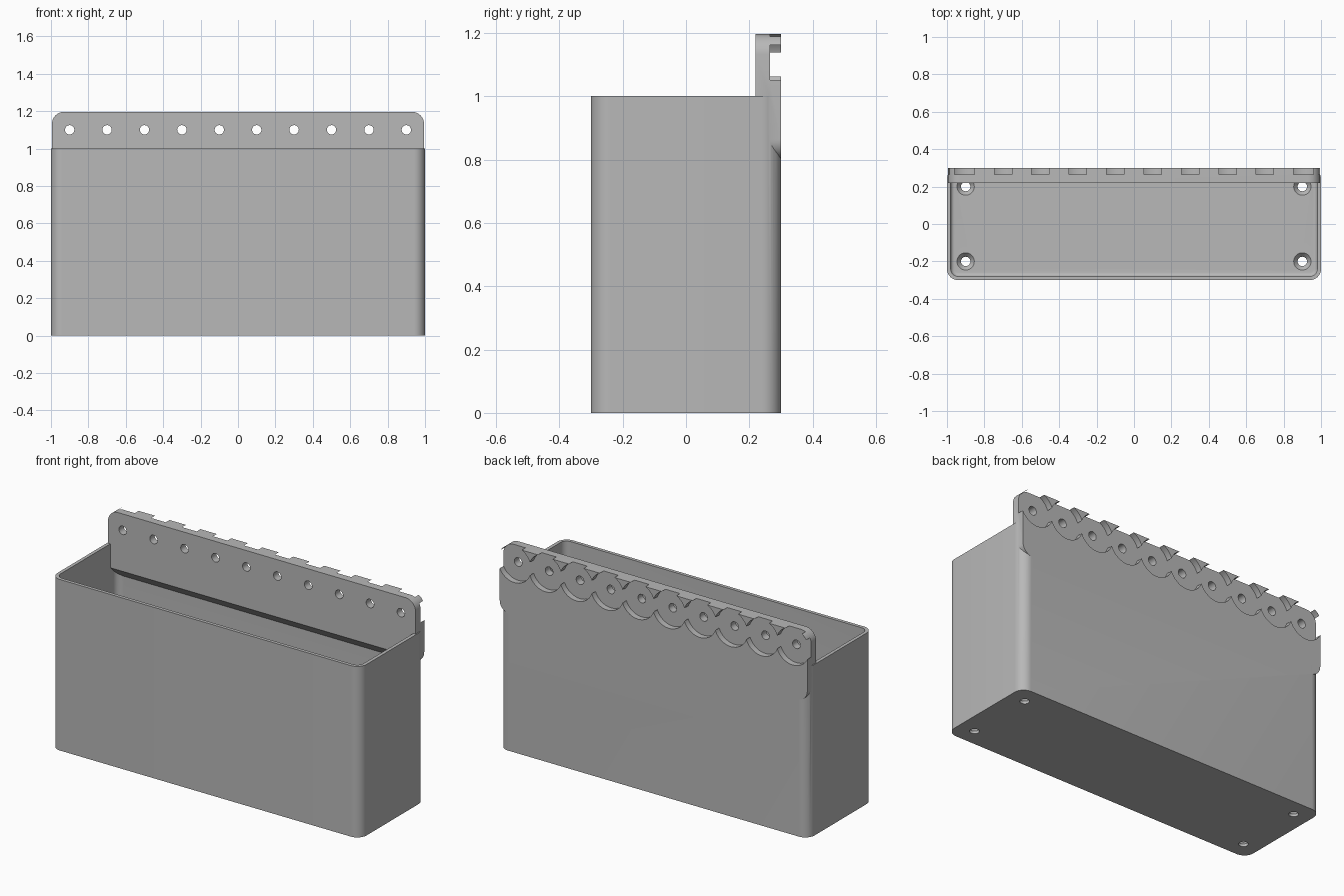
import bpy, bmesh, math
from mathutils import Matrix, Vector

if "Cube" in bpy.data.objects:
    bpy.data.objects.remove(bpy.data.objects["Cube"])

grey = bpy.data.materials.new("plain grey")
grey.use_nodes = True
grey.diffuse_color = (0.48, 0.48, 0.48, 1)
grey.node_tree.nodes["Principled BSDF"].inputs["Base Color"].default_value = grey.diffuse_color


def make(name, bm):
    bmesh.ops.recalc_face_normals(bm, faces=bm.faces)
    mesh = bpy.data.meshes.new(name)
    bm.to_mesh(mesh)
    bm.free()
    mesh.materials.append(grey)
    ob = bpy.data.objects.new(name, mesh)
    bpy.context.collection.objects.link(ob)
    return ob


def rounded_box(name, low, high, axis, radius, floor_fillet=0):
    """Box with the edges along one axis rounded, and optionally the floor edges."""
    low, high = Vector(low), Vector(high)
    bm = bmesh.new()
    bmesh.ops.create_cube(bm, size=1)
    bmesh.ops.scale(bm, vec=high - low, verts=bm.verts)
    bmesh.ops.translate(bm, vec=(low + high) / 2, verts=bm.verts)
    along = [e for e in bm.edges if abs((e.verts[0].co - e.verts[1].co)[axis]) > 1e-4]
    bmesh.ops.bevel(bm, geom=along, offset=radius, segments=10, profile=0.5, affect='EDGES')
    if floor_fillet:
        rim = [e for e in bm.edges if all(abs(v.co.z - low.z) < 1e-4 for v in e.verts)]
        bmesh.ops.bevel(bm, geom=rim, offset=floor_fillet, segments=5, profile=0.5, affect='EDGES')
    return make(name, bm)


def cone(name, center, r1, r2, depth, along_y=False, sides=32):
    bm = bmesh.new()
    turn = Matrix.Rotation(math.pi / 2, 4, 'X') if along_y else Matrix()
    bmesh.ops.create_cone(bm, cap_ends=True, segments=sides, radius1=r1, radius2=r2,
                          depth=depth, matrix=Matrix.Translation(center) @ turn)
    return make(name, bm)


def combine(target, tool, operation='DIFFERENCE'):
    mod = target.modifiers.new(operation.lower(), 'BOOLEAN')
    mod.operation, mod.solver, mod.object = operation, 'EXACT', tool
    bpy.context.view_layer.objects.active = target
    bpy.ops.object.modifier_apply(modifier=mod.name)
    bpy.data.objects.remove(tool)


# Open bin with thin walls and a filleted floor
body = rounded_box("storage_bin", (-1, -0.3, 0), (1, 0.3, 1), 2, 0.06)
combine(body, rounded_box("cavity", (-0.98, -0.28, 0.04), (0.98, 0.28, 1.2), 2, 0.04, 0.02))

# Mounting plate with a sloped underside inside the bin
plate = rounded_box("mounting_plate", (-0.995, 0.22, 0.8), (0.995, 0.3, 1.196), 1, 0.065)
bm = bmesh.new()
wedge = bm.faces.new([bm.verts.new((-0.985, y, z)) for y, z in ((0.21, 0.87), (0.21, 0.79), (0.29, 0.79))])
sweep = bmesh.ops.extrude_face_region(bm, geom=[wedge])
bmesh.ops.translate(bm, vec=(1.97, 0, 0),
                    verts=[g for g in sweep["geom"] if isinstance(g, bmesh.types.BMVert)])
if wedge.is_valid and not any(f is wedge for f in bm.faces):
    bm.faces.new(wedge.verts)
combine(plate, make("wedge", bm))
combine(body, plate, 'UNION')

# Row of screw holes, each in a round pocket open at the back
for i in range(10):
    x = -0.9 + 0.2 * i
    combine(body, cone("pocket", (x, 0.315, 1.1), 0.107, 0.107, 0.1, True, 48))
    combine(body, cone("screw_hole", (x, 0.25, 1.1), 0.025, 0.025, 0.3, True, 24))

# Countersunk drain holes in the floor corners
for x in (-0.9, 0.9):
    for y in (-0.2, 0.2):
        combine(body, cone("drain", (x, y, 0), 0.025, 0.025, 0.2))
        combine(body, cone("countersink", (x, y, 0.03), 0.02, 0.055, 0.04))

bpy.ops.object.select_all(action='DESELECT')
body.select_set(True)
bpy.context.view_layer.objects.active = body
bpy.ops.object.shade_smooth_by_angle(angle=math.radians(30))
